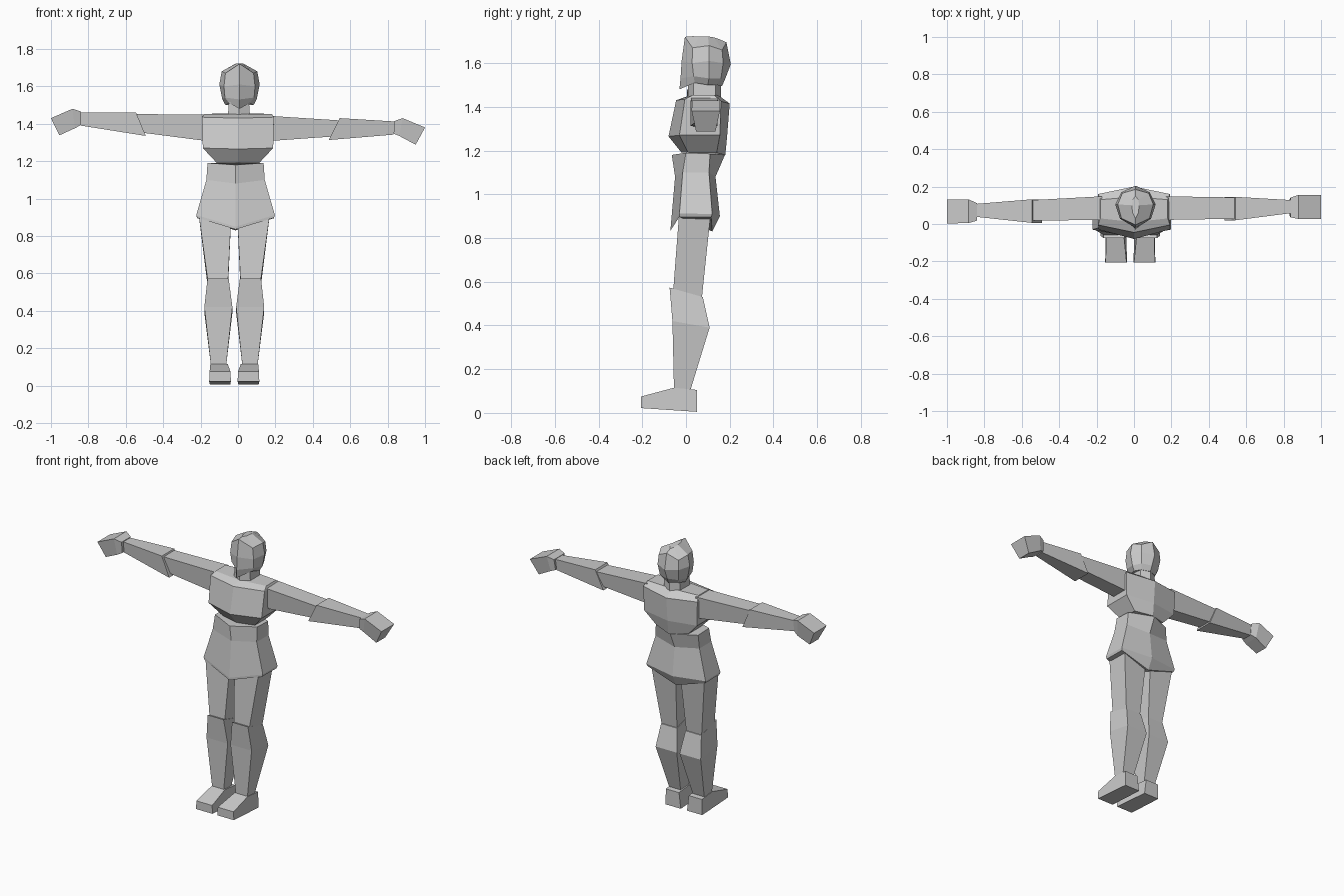
import bpy, bmesh

grey = bpy.data.materials.new("plain grey")
grey.diffuse_color = (0.6, 0.6, 0.6, 1)


def loft(name, rings):
    """Join rings of points with flat faces and close both ends."""
    bm = bmesh.new()
    rows = [[bm.verts.new(p) for p in ring] for ring in rings]
    n = len(rows[0])
    for a, b in zip(rows, rows[1:]):
        for i in range(n):
            j = (i + 1) % n
            bm.faces.new((a[i], a[j], b[j], b[i]))
    bm.faces.new(rows[0])
    bm.faces.new(rows[-1])
    bmesh.ops.recalc_face_normals(bm, faces=bm.faces)
    mesh = bpy.data.meshes.new(name)
    bm.to_mesh(mesh)
    bm.free()
    mesh.materials.append(grey)
    ob = bpy.data.objects.new(name, mesh)
    bpy.context.collection.objects.link(ob)
    return ob


def body_ring(cx, half):
    """Front-to-back half outline, mirrored about x = cx."""
    right = [(cx + x, y, z) for x, y, z in half]
    left = [(cx - x, y, z) for x, y, z in half[-2:0:-1]]
    return right + left


def leg_ring(x0, x1, y0, y1, zf, zb):
    return [(x0, y0, zf), (x1, y0, zf), (x1, y1, zb), (x0, y1, zb)]


def arm_ring(top, bottom, y0, y1, taper=0.0):
    (xt, zt), (xb, zb) = top, bottom
    return [(xt, y0, zt), (xt, y1, zt), (xb, y1 - taper, zb), (xb, y0 + taper, zb)]


# Head with a ridge down the face and a narrow chin
loft("head", [body_ring(0.008, h) for h in (
    [(0, -0.03, 1.48), (0.055, 0.04, 1.51), (0.075, 0.10, 1.50), (0.05, 0.14, 1.50), (0, 0.165, 1.495)],
    [(0, -0.025, 1.53), (0.078, 0.035, 1.54), (0.092, 0.105, 1.53), (0.065, 0.16, 1.53), (0, 0.18, 1.53)],
    [(0, -0.02, 1.61), (0.083, 0.028, 1.60), (0.108, 0.105, 1.61), (0.075, 0.17, 1.60), (0, 0.205, 1.595)],
    [(0, -0.005, 1.72), (0.075, 0.03, 1.67), (0.095, 0.105, 1.68), (0.07, 0.165, 1.66), (0, 0.185, 1.695)],
    [(0, 0.03, 1.723), (0.015, 0.06, 1.722), (0.02, 0.10, 1.722), (0.015, 0.13, 1.717), (0, 0.15, 1.71)],
)])

# Neck
loft("neck", [body_ring(0.005, [(0, 0.01, z), (w, 0.035, z), (w, 0.135, z), (0, 0.16, z)])
              for z, w in ((1.43, 0.06), (1.54, 0.052))])

# Chest with sloped shoulders and a tucked lower edge
loft("chest", [body_ring(0.0, h) for h in (
    [(0, -0.02, 1.19), (0.113, 0.01, 1.19), (0.113, 0.14, 1.19), (0, 0.18, 1.18)],
    [(0, -0.08, 1.265), (0.188, -0.03, 1.27), (0.188, 0.155, 1.27), (0, 0.188, 1.265)],
    [(0, -0.045, 1.43), (0.192, -0.005, 1.435), (0.192, 0.16, 1.425), (0, 0.20, 1.415)],
    [(0, 0.01, 1.45), (0.18, 0.03, 1.453), (0.18, 0.13, 1.453), (0, 0.145, 1.455)],
)])

# Waist and flared hips with a pointed lower edge
loft("hips", [body_ring(-0.013, h) for h in (
    [(0, -0.065, 1.18), (0.15, 0.0, 1.19), (0.15, 0.11, 1.185), (0, 0.178, 1.18)],
    [(0, -0.05, 1.08), (0.156, -0.015, 1.10), (0.156, 0.105, 1.10), (0, 0.135, 1.08)],
    [(0, -0.07, 0.85), (0.21, -0.03, 0.912), (0.21, 0.12, 0.91), (0, 0.155, 0.90)],
    [(0, -0.07, 0.835), (0.205, -0.03, 0.897), (0.205, 0.115, 0.895), (0, 0.12, 0.83)],
)])

# Legs: the same shape either side of x = -0.02
for side, s in (("left", -1), ("right", 1)):
    def leg(inner, outer, *rest):
        return leg_ring(-0.02 + s * inner, -0.02 + s * outer, *rest)

    loft(side + "_thigh", [
        leg(0.015, 0.192, -0.03, 0.115, 0.93, 0.93),
        leg(0.033, 0.142, -0.058, 0.073, 0.565, 0.53)])
    loft(side + "_shin", [
        leg(0.030, 0.143, -0.075, 0.077, 0.573, 0.53),
        leg(0.010, 0.160, -0.062, 0.108, 0.42, 0.39),
        leg(0.043, 0.125, -0.055, 0.022, 0.11, 0.11)])
    loft(side + "_foot", [
        [(-0.02 + s * x, y, z) for x, z in ((a, t), (b, t), (d, u), (c, u))]
        for y, t, u, a, b, c, d in (
            (-0.205, 0.075, 0.022, 0.020, 0.132, 0.018, 0.134),
            (-0.055, 0.115, 0.012, 0.035, 0.128, 0.020, 0.132),
            (0.05, 0.105, 0.005, 0.035, 0.128, 0.022, 0.130))])

# Left arm, held level
loft("left_upper_arm", [
    arm_ring((-0.17, 1.448), (-0.17, 1.308), 0.022, 0.148, 0.01),
    arm_ring((-0.54, 1.452), (-0.51, 1.352), 0.018, 0.128, 0.01)])
loft("left_forearm", [
    arm_ring((-0.545, 1.46), (-0.493, 1.335), 0.006, 0.132, 0.0),
    arm_ring((-0.84, 1.46), (-0.84, 1.39), 0.038, 0.108, 0.006)])
loft("left_hand", [
    arm_ring((-0.84, 1.465), (-0.84, 1.393), 0.018, 0.112, 0.008),
    arm_ring((-0.885, 1.48), (-0.872, 1.376), 0.005, 0.132, 0.015),
    arm_ring((-1.0, 1.43), (-0.955, 1.338), 0.003, 0.13, 0.02)])

# Right arm, drooping slightly
loft("right_upper_arm", [
    arm_ring((0.17, 1.442), (0.17, 1.308), 0.022, 0.148, 0.01),
    arm_ring((0.54, 1.418), (0.51, 1.332), 0.028, 0.142, 0.01)])
loft("right_forearm", [
    arm_ring((0.543, 1.43), (0.485, 1.313), 0.02, 0.145, 0.0),
    arm_ring((0.84, 1.412), (0.832, 1.342), 0.058, 0.128, 0.006)])
loft("right_hand", [
    arm_ring((0.838, 1.415), (0.832, 1.347), 0.035, 0.142, 0.008),
    arm_ring((0.88, 1.43), (0.862, 1.335), 0.027, 0.156, 0.015),
    arm_ring((1.0, 1.38), (0.95, 1.288), 0.026, 0.155, 0.02)])
